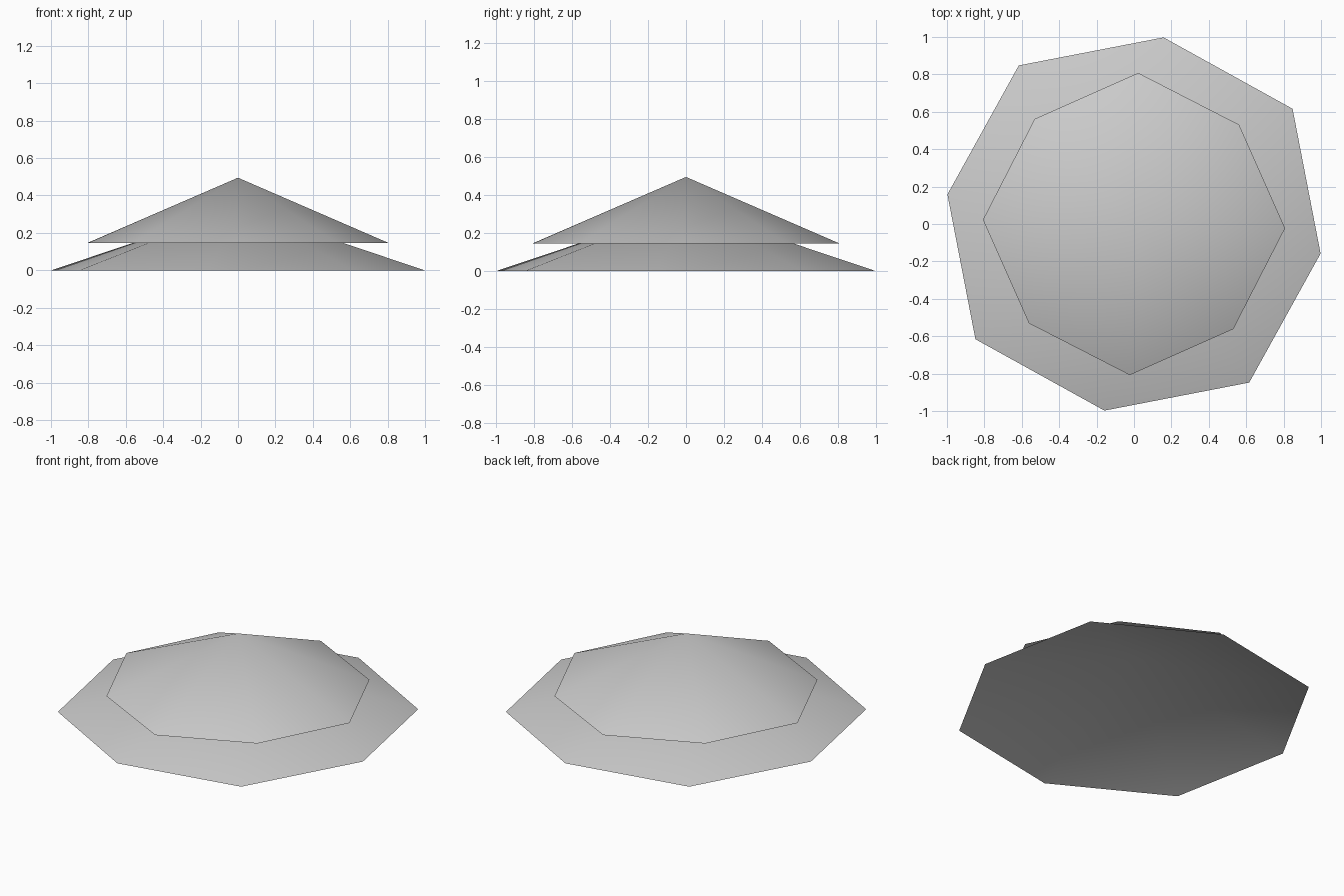
import bpy
import bmesh
from math import cos, sin, radians

cube = bpy.data.objects.get("Cube")
if cube:
    bpy.data.objects.remove(cube, do_unlink=True)

grey = bpy.data.materials.new("plain_grey")
grey.use_nodes = True
colour = (0.6, 0.6, 0.6, 1)
grey.diffuse_color = colour
grey.node_tree.nodes["Principled BSDF"].inputs["Base Color"].default_value = colour


def eight_sided_cone(name, base_z, top_z, radii, start):
    """Open cone whose rim corners alternate between two radii."""
    bm = bmesh.new()
    apex = bm.verts.new((0, 0, top_z))
    rim = []
    for i in range(8):
        a = radians(start + 45 * i)
        r = radii[i % 2]
        rim.append(bm.verts.new((r * cos(a), r * sin(a), base_z)))
    for i in range(8):
        face = bm.faces.new((rim[i], rim[(i + 1) % 8], apex))
        face.smooth = True
    mesh = bpy.data.meshes.new(name)
    bm.to_mesh(mesh)
    bm.free()
    mesh.materials.append(grey)
    obj = bpy.data.objects.new(name, mesh)
    bpy.context.collection.objects.link(obj)
    return obj


# Wide lower tier and smaller raised tier
eight_sided_cone("lower_tier", 0, 0.335, (1.01, 1.048), -9)
eight_sided_cone("upper_tier", 0.145, 0.495, (0.808, 0.773), -1.6)
